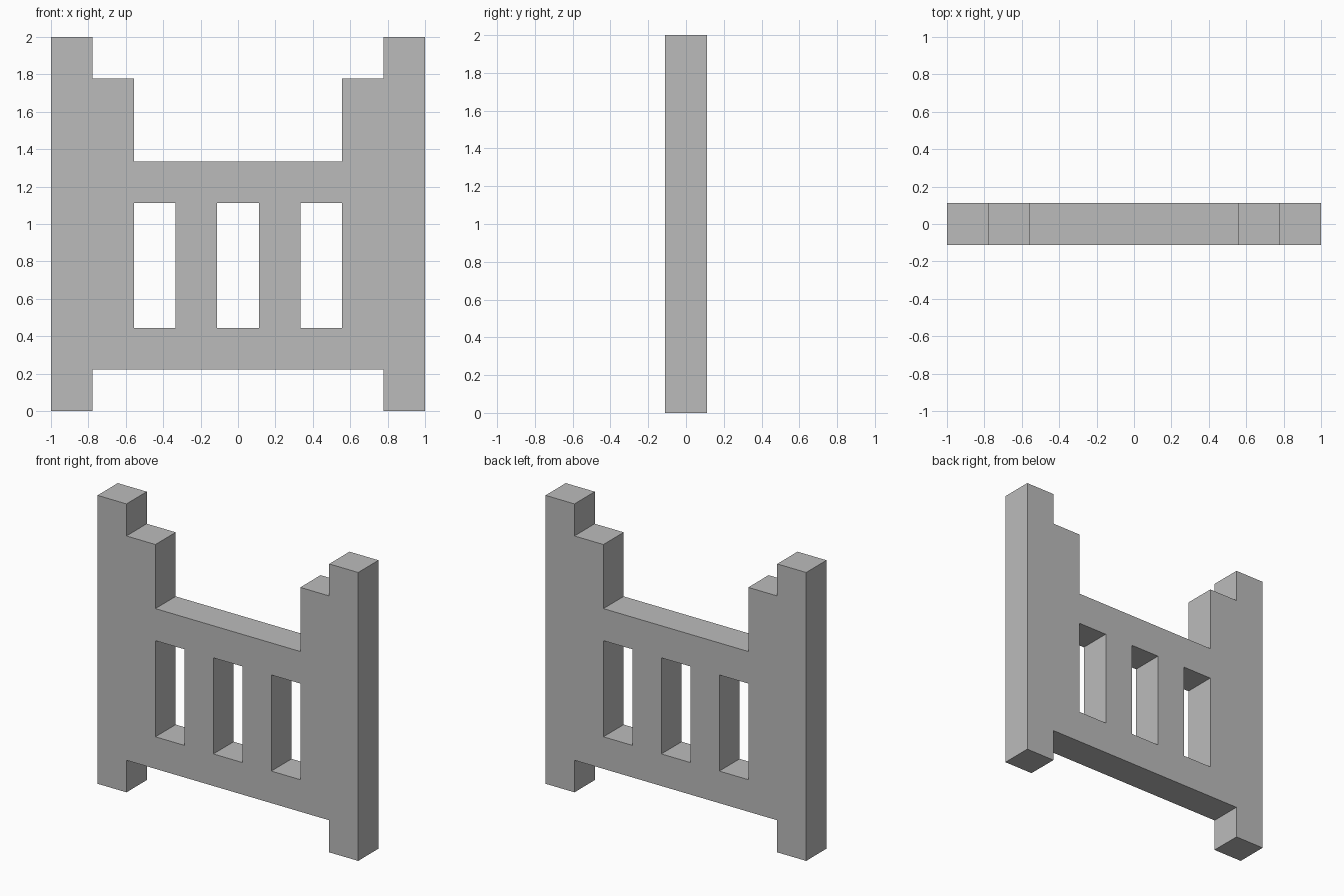
import bpy, bmesh

if "Cube" in bpy.data.objects:
    bpy.data.objects.remove(bpy.data.objects["Cube"])

U = 2 / 9  # every measure is a multiple of one block

grey = bpy.data.materials.new("plain grey")
grey.diffuse_color = (0.5, 0.5, 0.5, 1)
grey.use_nodes = True
grey.node_tree.nodes["Principled BSDF"].inputs["Base Color"].default_value = grey.diffuse_color

# Rectangles of the front profile in block units: x0, x1, z0, z1
posts = [(0, 1, 0, 9), (1, 2, 1, 8)]             # outer post, shorter inner post
slats = [(3, 4, 2, 5)]                           # upright between windows
sides = posts + slats
mirrored = [(9 - b, 9 - a, c, d) for a, b, c, d in sides]
rails = [(2, 7, 1, 2), (2, 7, 5, 6)]             # bottom and top rail
parts = sides + mirrored + rails

# Lay out the profile as block faces on the front plane
bm = bmesh.new()
for x0, x1, z0, z1 in parts:
    for i in range(x0, x1):
        for k in range(z0, z1):
            corners = [(i, k), (i + 1, k), (i + 1, k + 1), (i, k + 1)]
            bm.faces.new([bm.verts.new((a * U - 1, -U / 2, b * U)) for a, b in corners])
bmesh.ops.remove_doubles(bm, verts=bm.verts[:], dist=0.001)

# Give it thickness as one closed solid, then merge the flat blocks
back = bmesh.ops.extrude_face_region(bm, geom=bm.faces[:], use_keep_orig=True)
bmesh.ops.translate(bm, vec=(0, U, 0),
                    verts=[g for g in back["geom"] if isinstance(g, bmesh.types.BMVert)])
bmesh.ops.recalc_face_normals(bm, faces=bm.faces[:])
bmesh.ops.dissolve_limit(bm, angle_limit=0.01, verts=bm.verts[:], edges=bm.edges[:])

mesh = bpy.data.meshes.new("fence_panel")
bm.to_mesh(mesh)
bm.free()
mesh.materials.append(grey)
panel = bpy.data.objects.new("fence_panel", mesh)
bpy.context.collection.objects.link(panel)
